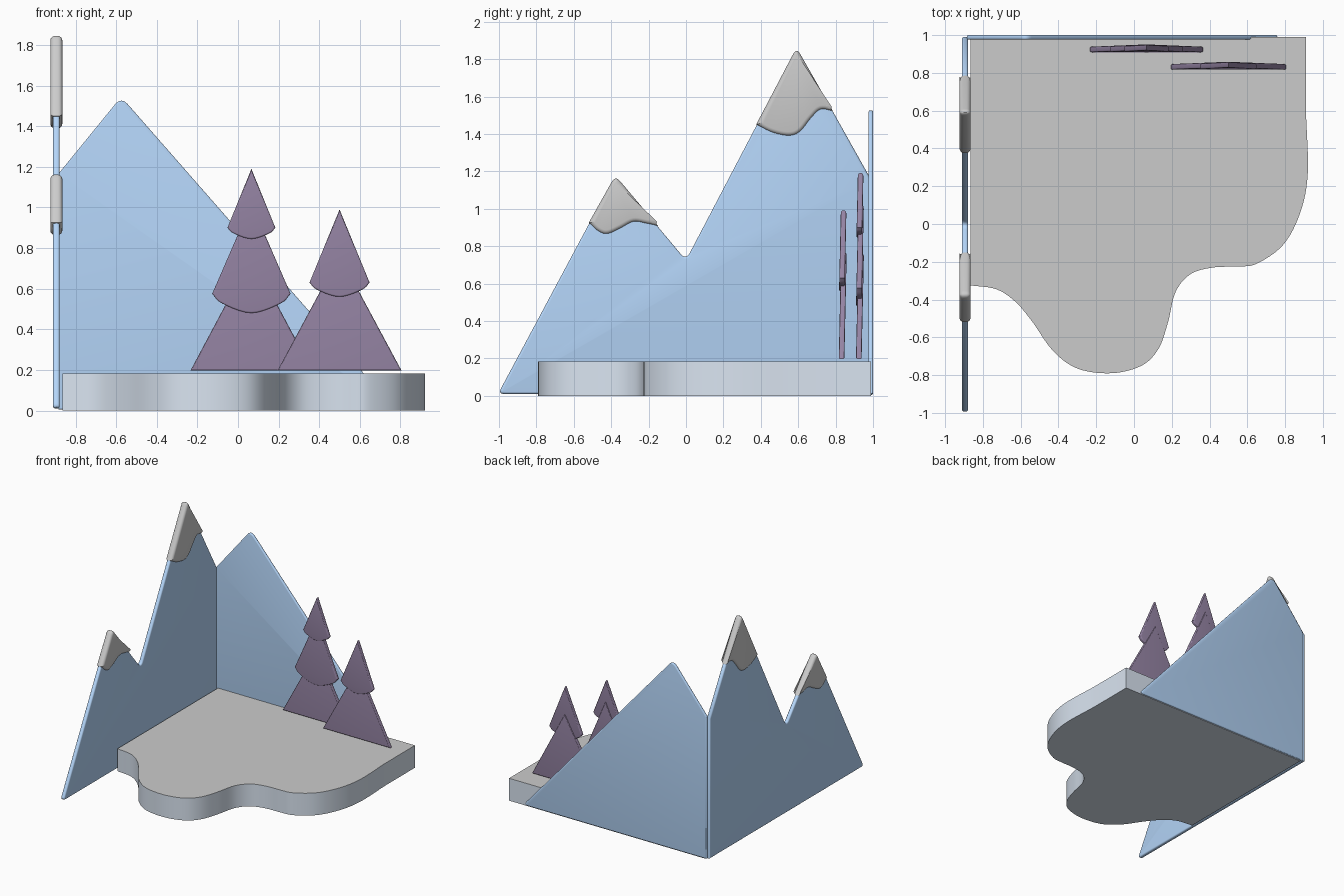
import bpy, bmesh
from mathutils import Vector

if "Cube" in bpy.data.objects:
    bpy.data.objects.remove(bpy.data.objects["Cube"])


def material(name, rgb):
    m = bpy.data.materials.new(name)
    m.diffuse_color = (*rgb, 1)
    m.use_nodes = True
    m.node_tree.nodes["Principled BSDF"].inputs["Base Color"].default_value = m.diffuse_color
    return m


BLUE = material("mountain_blue", (0.46, 0.67, 0.95))
PURPLE = material("tree_purple", (0.30, 0.23, 0.37))
PALE = material("pale_edge", (0.70, 0.78, 0.88))
GREY = material("plain_grey", (0.8, 0.8, 0.8))


def spline(pts, n=6):
    """Smooth open curve through the points (Catmull-Rom)."""
    p = [Vector(q) for q in pts]
    p = [2 * p[0] - p[1]] + p + [2 * p[-1] - p[-2]]
    out = []
    for i in range(1, len(p) - 2):
        a, b, c, d = p[i - 1:i + 3]
        for k in range(n):
            t = k / n
            out.append(0.5 * (2 * b + (c - a) * t + (2 * a - 5 * b + 4 * c - d) * t * t
                              + (3 * b - a - 3 * c + d) * t ** 3))
    return [tuple(v) for v in out] + [tuple(pts[-1])]


def rounded(prev, corner, nxt, r, n=6):
    """Points of a rounded corner."""
    c = Vector(corner)
    a = c + (Vector(prev) - c).normalized() * r
    b = c + (Vector(nxt) - c).normalized() * r
    return [tuple((1 - t) ** 2 * a + 2 * t * (1 - t) * c + t * t * b)
            for t in (k / n for k in range(n + 1))]


def plate(name, pts, axis, lo, hi, bevel=0.0, mat=None, tilt=0.0):
    """Extrude a flat outline along an axis and round its rims."""
    place = {"x": lambda u, v, w: (w, u, v),
             "y": lambda u, v, w: (u, w, v),
             "z": lambda u, v, w: (u, v, w)}[axis]
    vmid = (min(p[1] for p in pts) + max(p[1] for p in pts)) / 2
    bm = bmesh.new()
    rings = [[bm.verts.new(place(u, v, w + tilt * (v - vmid))) for u, v in pts]
             for w in (lo, hi)]
    caps = [bm.faces.new(rings[0]), bm.faces.new(rings[1])]
    rims = [e for f in caps for e in f.edges]
    n = len(pts)
    for i in range(n):
        j = (i + 1) % n
        bm.faces.new((rings[0][i], rings[0][j], rings[1][j], rings[1][i]))
    bmesh.ops.recalc_face_normals(bm, faces=bm.faces)
    if bevel:
        bmesh.ops.bevel(bm, geom=rims, offset=bevel, segments=4, profile=0.5,
                        affect="EDGES", clamp_overlap=False)
    bmesh.ops.recalc_face_normals(bm, faces=bm.faces)
    me = bpy.data.meshes.new(name)
    bm.to_mesh(me)
    bm.free()
    ob = bpy.data.objects.new(name, me)
    bpy.context.collection.objects.link(ob)
    if mat:
        me.materials.append(mat)
    bpy.ops.object.select_all(action="DESELECT")
    ob.select_set(True)
    bpy.context.view_layer.objects.active = ob
    bpy.ops.object.shade_smooth_by_angle()
    return ob


# Base slab with wavy front, pale sides and grey top
shore = spline([(0.91, 0.6), (0.92, 0.27), (0.88, 0.06), (0.79, -0.11), (0.65, -0.21),
                (0.55, -0.225), (0.42, -0.23), (0.30, -0.265), (0.22, -0.36),
                (0.18, -0.52), (0.13, -0.66), (0.04, -0.75), (-0.12, -0.79),
                (-0.30, -0.765), (-0.43, -0.67), (-0.54, -0.515), (-0.63, -0.41),
                (-0.73, -0.345), (-0.865, -0.325)])
base = plate("base_slab", [(-0.865, 0.99), (0.91, 0.99)] + shore, "z", 0, 0.183, mat=PALE)
base.data.materials.append(GREY)
for f in base.data.polygons:
    if f.normal.z > 0.9:
        f.material_index = 1

# Left mountain wall (its peaks are tucked inside the snow caps)
side = [(0.99, 0.01), (0.99, 1.155), (0.76, 1.565), (0.59, 1.70), (0.395, 1.48)]
side += rounded((0.395, 1.48), (0.0, 0.725), (-0.17, 0.925), 0.045)
side += [(-0.18, 0.94), (-0.38, 1.05), (-0.505, 0.945)]
side += rounded((-0.505, 0.945), (-1.005, 0.01), (0.99, 0.01), 0.035)
plate("left_mountain", side, "x", -0.911, -0.878, 0.012, BLUE)

# Back mountain wall
back = [(-0.885, 0.005), (-0.885, 1.165)]
back += rounded((-0.885, 1.165), (-0.575, 1.545), (0.78, 0.005), 0.05)
back += rounded((-0.575, 1.545), (0.775, 0.005), (-0.885, 0.005), 0.04)
plate("back_mountain", back, "y", 0.976, 1.0, 0.009, BLUE)


# Snow caps with wavy lower edges
def snow(name, peak, wave):
    top = rounded(wave[-1], peak, wave[0], 0.04)
    plate(name, spline(wave) + top, "x", -0.924, -0.865, 0.022)


snow("large_snow_cap", (0.591, 1.862),
     [(0.375, 1.45), (0.46, 1.408), (0.55, 1.39), (0.61, 1.412), (0.67, 1.485),
      (0.72, 1.53), (0.785, 1.522)])
snow("small_snow_cap", (-0.378, 1.178),
     [(-0.52, 0.925), (-0.47, 0.88), (-0.42, 0.865), (-0.35, 0.895), (-0.28, 0.93),
      (-0.21, 0.92), (-0.15, 0.908)])


# Flat layered trees; each tier: half width, shoulder height, lowest point, apex
def tree(name, x, y, tiers):
    for i, (half, shoulder, low, apex) in enumerate(tiers):
        if low < shoulder:
            hem = spline([(x - half, shoulder), (x - half * 0.75, shoulder * 0.5 + low * 0.5),
                          (x, low), (x + half * 0.75, shoulder * 0.5 + low * 0.5),
                          (x + half, shoulder)], 5)
        else:
            hem = [(x - half, low), (x + half, low)]
        plate(f"{name}_tier_{i + 1}", hem + [(x, apex)], "y", y - 0.015, y + 0.015,
              0.008, PURPLE, tilt=0.022)


tree("tall_tree", 0.066, 0.93,
     [(0.30, 0.197, 0.197, 0.76), (0.193, 0.575, 0.48, 1.02), (0.118, 0.90, 0.845, 1.19)])
tree("short_tree", 0.50, 0.838,
     [(0.305, 0.197, 0.197, 0.765), (0.148, 0.63, 0.56, 0.99)])
